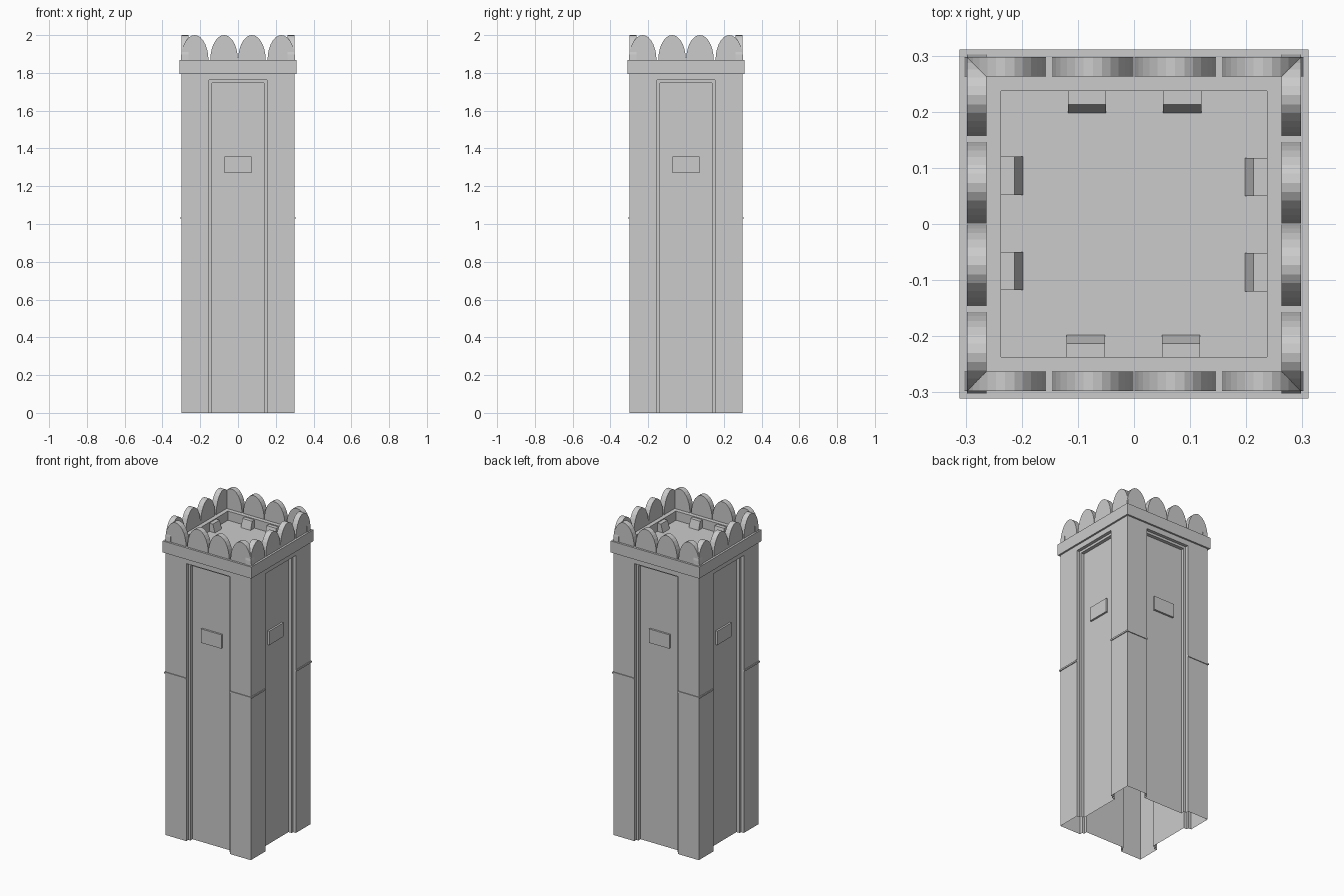
import bpy, bmesh, math
from mathutils import Matrix

if "Cube" in bpy.data.objects:
    bpy.data.objects.remove(bpy.data.objects["Cube"])


def make(name, bm):
    bmesh.ops.remove_doubles(bm, verts=bm.verts, dist=1e-5)
    bmesh.ops.recalc_face_normals(bm, faces=bm.faces)
    me = bpy.data.meshes.new(name)
    bm.to_mesh(me)
    bm.free()
    ob = bpy.data.objects.new(name, me)
    bpy.context.collection.objects.link(ob)
    return ob


def four_sides(bm):
    # repeat the front side around the tower
    geom = bm.verts[:] + bm.edges[:] + bm.faces[:]
    for k in range(1, 4):
        new = bmesh.ops.duplicate(bm, geom=geom)["geom"]
        bmesh.ops.rotate(bm, verts=[v for v in new if isinstance(v, bmesh.types.BMVert)],
                         cent=(0, 0, 0), matrix=Matrix.Rotation(k * math.pi / 2, 3, 'Z'))


def prism(bm, pts, offset):
    # extrude a flat outline into a closed solid
    a = [bm.verts.new(p) for p in pts]
    b = [bm.verts.new([p[i] + offset[i] for i in range(3)]) for p in pts]
    bm.faces.new(a)
    bm.faces.new(b[::-1])
    for i in range(len(pts)):
        j = (i + 1) % len(pts)
        bm.faces.new((a[i], a[j], b[j], b[i]))


def box(bm, x0, x1, y0, y1, z0, z1):
    prism(bm, [(x0, y0, z0), (x1, y0, z0), (x1, y0, z1), (x0, y0, z1)], (0, y1 - y0, 0))


# body: open-bottomed shell, each side a stepped recess (half width, top, depth)
bm = bmesh.new()
prev = None
for w, t, d in [(.3, 1.8, .3), (.153, 1.762, .3), (.153, 1.762, .28),
                (.138, 1.747, .28), (.138, 1.747, .258)]:
    row = [bm.verts.new(p) for p in [(-w, -d, 0), (-w, -d, t), (w, -d, t), (w, -d, 0)]]
    if prev:
        for i in range(3):
            bm.faces.new((prev[i], prev[i + 1], row[i + 1], row[i]))
    prev = row
bm.faces.new(prev)
four_sides(bm)
make("tower_body", bm)

# cornice slab with the sunken roof
bm = bmesh.new()
prev = None
for r, z in [(.295, 1.795), (.311, 1.795), (.311, 1.868), (.237, 1.868), (.237, 1.81)]:
    row = [bm.verts.new((sx * r, sy * r, z)) for sx, sy in [(-1, -1), (1, -1), (1, 1), (-1, 1)]]
    if prev:
        for i in range(4):
            j = (i + 1) % 4
            bm.faces.new((prev[i], prev[j], row[j], row[i]))
    prev = row
bm.faces.new(prev)
make("cornice_and_roof", bm)

# rounded merlons, four per side
bm = bmesh.new()
for cx in (-.2295, -.0735, .0735, .2295):
    pts = [(cx + .073 * math.cos(math.pi * i / 14), -.298,
            1.868 + .132 * math.sin(math.pi * i / 14)) for i in range(15)]
    prism(bm, pts, (0, .035, 0))
four_sides(bm)
make("merlons", bm)

# small sloped blocks against the roof wall
bm = bmesh.new()
for cx in (-.086, .084):
    x = cx - .034
    prism(bm, [(x, -.237, 1.81), (x, -.198, 1.81), (x, -.213, 1.862), (x, -.237, 1.862)],
          (.068, 0, 0))
four_sides(bm)
make("roof_blocks", bm)

# plaques on the recessed panels
bm = bmesh.new()
box(bm, -.072, .072, -.27, -.255, 1.27, 1.358)
four_sides(bm)
make("plaques", bm)

# thin bands around the corner posts
bm = bmesh.new()
for s in (-1, 1):
    a, b = sorted((s * .153, s * .305))
    box(bm, a, b, -.305, -.298, 1.026, 1.036)
four_sides(bm)
make("corner_bands", bm)
